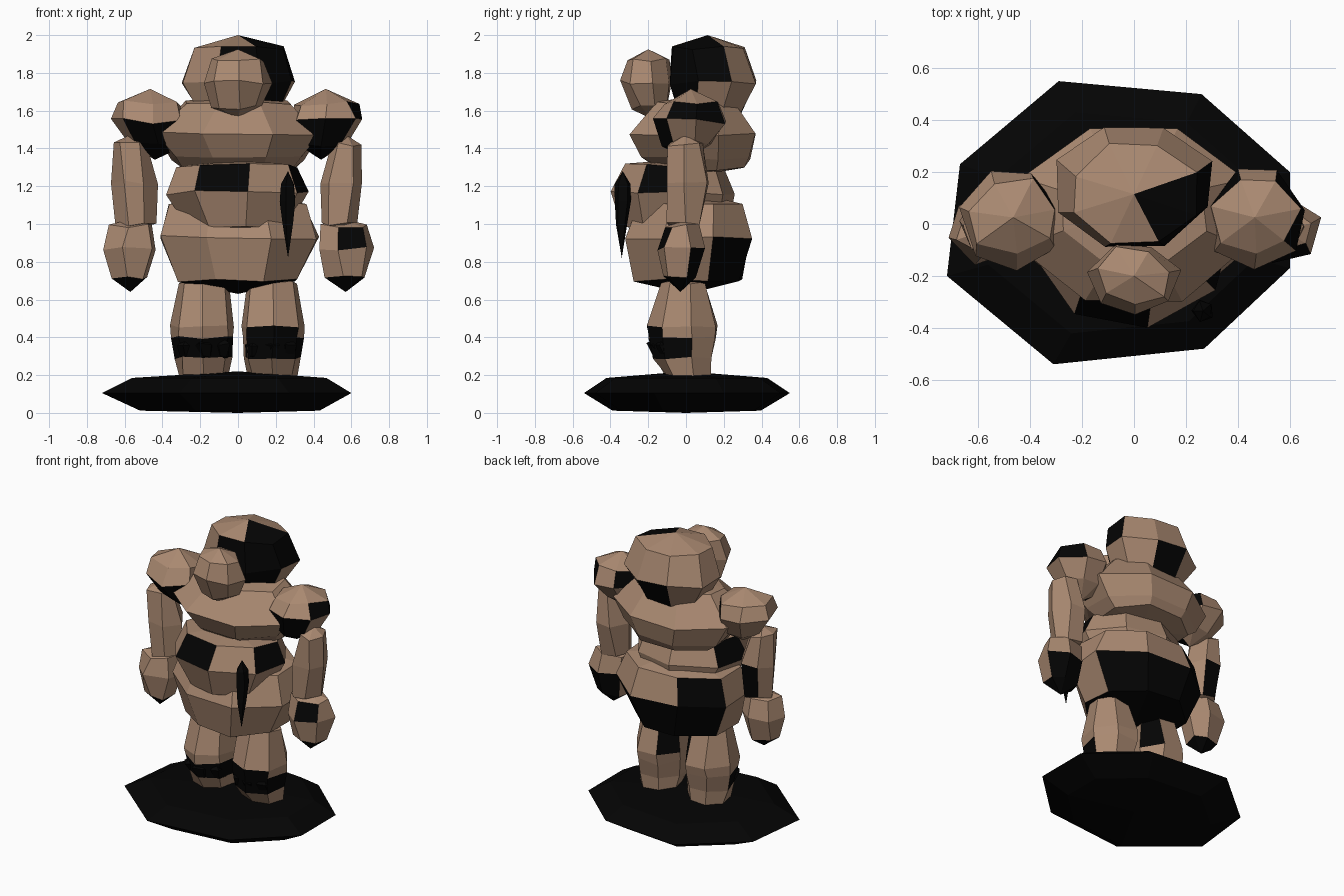
import bpy, bmesh, math, random
from mathutils import Vector

if "Cube" in bpy.data.objects:
    bpy.data.objects.remove(bpy.data.objects["Cube"])

random.seed(4)


def flat_colour(name, rgb):
    m = bpy.data.materials.new(name)
    m.diffuse_color = (*rgb, 1)
    m.use_nodes = True
    m.node_tree.nodes["Principled BSDF"].inputs["Base Color"].default_value = m.diffuse_color
    return m


STONE = flat_colour("tan stone", (0.40, 0.25, 0.165))
DARK = flat_colour("black stone", (0.0012, 0.0012, 0.0012))


def finish(name, bm, dark):
    """Make the object; faces whose centre and normal pass the rule turn black."""
    bmesh.ops.recalc_face_normals(bm, faces=bm.faces)
    bm.normal_update()
    for f in bm.faces:
        f.material_index = int(bool(dark(f.calc_center_median(), f.normal)))
    me = bpy.data.meshes.new(name)
    bm.to_mesh(me)
    bm.free()
    me.materials.append(STONE)
    me.materials.append(DARK)
    ob = bpy.data.objects.new(name, me)
    bpy.context.collection.objects.link(ob)
    return ob


def loft(bm, loops, bottom, top):
    """Skin stacked loops of points and close them with end points."""
    rings = [[bm.verts.new(p) for p in loop] for loop in loops]
    n = len(rings[0])
    for a, b in zip(rings, rings[1:]):
        for i in range(n):
            j = (i + 1) % n
            bm.faces.new((a[i], a[j], b[j], b[i]))
    for ring, tip in ((rings[0], bottom), (rings[-1], top)):
        v = bm.verts.new(tip)
        for i in range(n):
            bm.faces.new((ring[i], ring[(i + 1) % n], v))


def boulder(name, rings, z_low, z_high, n=8, phase=0.5, rough=0.012,
            dark=lambda c, d: False):
    """Faceted rock; each ring is (z, centre x, centre y, half width, half depth)."""
    unit = [(math.cos((i + phase) * math.tau / n), math.sin((i + phase) * math.tau / n))
            for i in range(n)]
    mx = max(abs(u[0]) for u in unit)
    my = max(abs(u[1]) for u in unit)

    def jit():
        return random.uniform(-rough, rough)

    loops = [[(cx + rx * u / mx + jit(), cy + ry * v / my + jit(), z + jit())
              for u, v in unit] for z, cx, cy, rx, ry in rings]
    lo, hi = rings[0], rings[-1]
    bm = bmesh.new()
    loft(bm, loops, (lo[1], lo[2], z_low), (hi[1], hi[2], z_high))
    return finish(name, bm, dark)


# Irregular black slab
outline = [(-.72, -.20), (-.31, -.54), (.27, -.48), (.60, -.17),
           (.60, .20), (.26, .50), (-.29, .55), (-.67, .23)]
bm = bmesh.new()
loft(bm, [[(x * k, y * k, z) for x, y in outline]
          for z, k in ((.012, .72), (.105, 1.0), (.185, .78))],
     (0, 0, 0), (0, 0, .22))
finish("base_slab", bm, lambda c, d: True)

# Torso
boulder("pelvis",
        [(.70, 0, .01, .31, .28), (.93, 0, .015, .42, .335), (1.11, 0, .03, .36, .27)],
        .63, 1.17,
        dark=lambda c, d: d.z < -.8 or (d.y > .3 and c.z < .86 and c.x > -.35)
        or (d.y > .3 and d.x < -.3 and c.z > .9 and c.z < 1.08))
# Belly: dark front panel, dark right flank, small dark left flank
boulder("belly",
        [(.99, 0, -.06, .27, .27), (1.165, 0, -.07, .385, .33), (1.31, 0, -.06, .32, .26)],
        .95, 1.34, phase=.2,
        dark=lambda c, d: 1.16 < c.z < 1.3 and d.z < .8
        and ((d.y < -.5 and d.x < 0 and c.x > -.2) or (d.x > .6 and c.y < 0)
             or d.x < -.8))
boulder("chest",
        [(1.29, 0, .08, .29, .22), (1.35, 0, .05, .34, .28),
         (1.48, 0, .035, .43, .33), (1.645, 0, .05, .27, .20)],
        1.26, 1.68)

# Hooded mass behind the face
boulder("hood",
        [(1.58, 0, .12, .20, .16), (1.75, 0, .15, .295, .23), (1.93, 0, .115, .235, .185)],
        1.50, 2.0, rough=.012,
        dark=lambda c, d: (c.x > .02 and d.y < -.1 and d.x > .05 and c.z > 1.62)
        or (d.x > .6 and d.y < .25 and 1.76 < c.z < 1.93)
        or (abs(d.x) < .35 and d.y < -.4 and c.z > 1.6)
        or (abs(d.x) < .3 and d.y > .3 and c.z < 1.7) or d.z < -.85)
boulder("face",
        [(1.615, 0, -.19, .13, .10), (1.75, 0, -.21, .172, .14), (1.865, 0, -.20, .145, .115)],
        1.56, 1.925, n=7, phase=.25)

# Narrow shard on the waist
boulder("waist_shard",
        [(1.0, .265, -.34, .03, .03), (1.12, .265, -.335, .044, .045),
         (1.21, .265, -.335, .036, .04)],
        .82, 1.28, n=5, rough=.003, dark=lambda c, d: True)

# Limbs, one set per side
for s, side in ((-1, "left"), (1, "right")):
    boulder("shoulder_" + side,
            [(1.42, s * .44, .01, .13, .13), (1.545, s * .47, .02, .19, .20),
             (1.64, s * .465, .025, .165, .15)],
            1.34, 1.715, n=7, phase=.2 if s > 0 else 3.3, rough=.015,
            dark=lambda c, d, s=s: (d.z < -.2 and c.x * s < .52 and c.y < .05)
            or (s > 0 and 1.54 < c.z < 1.65 and d.x > .55)
            or (d.x * s < -.25 and d.y > .2 and 1.5 < c.z < 1.65))
    boulder("arm_" + side,
            [(1.0, s * .54, -.01, .10, .085), (1.22, s * .548, 0, .115, .11),
             (1.42, s * .575, -.005, .085, .085)],
            .97, 1.47, n=6, phase=0,
            dark=lambda c, d, s=s: s < 0 and 1.0 < c.z < 1.2 and d.y > .8)
    boulder("fist_" + side,
            [(.715, s * .57, -.03, .10, .085), (.87, s * .57, -.025, .14, .125),
             (.99, s * .56, -.02, .115, .095)],
            .64, 1.025, n=6, phase=.3,
            dark=lambda c, d, s=s: d.z < -.6
            or (s > 0 and d.y < -.5 and d.x > -.1 and .88 < c.z < 1.0)
            or (s > 0 and d.y > .5 and c.z < .85))
    boulder("leg_" + side,
            [(.20, s * .18, .015, .13, .125), (.29, s * .18, -.01, .15, .16),
             (.40, s * .185, -.012, .165, .185), (.46, s * .185, -.012, .17, .19),
             (.69, s * .18, -.01, .13, .125)],
            .19, .73, n=7, phase=.25, rough=.008,
            dark=lambda c, d, s=s: (.29 < c.z < .40 and d.y < -.15)
            or (s > 0 and .4 < c.z < .46 and d.y < -.6)
            or (c.z > .5 and d.y > .4 and c.x * s < .14))
    # Jagged dark toes around the front of each foot
    for k in (-1, 0, 1):
        boulder("toe_%s_%d" % (side, k + 2),
                [(.30, s * .18 + k * .09, -.12 + abs(k) * .04, .04, .045),
                 (.36, s * .18 + k * .09, -.15 + abs(k) * .04, .05, .05)],
                .27, .40, n=5, rough=.01, dark=lambda c, d: True)
